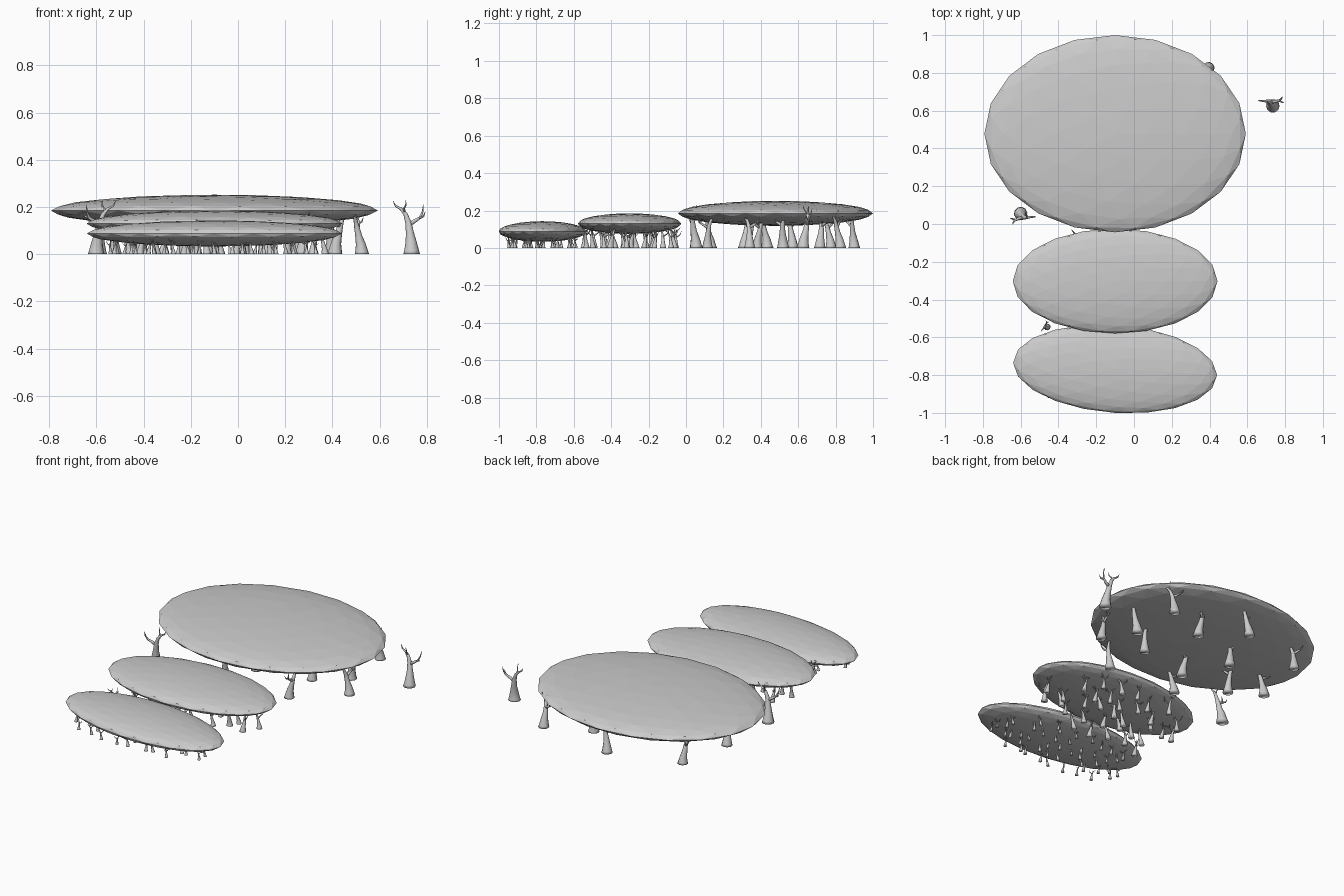
import bpy, bmesh, math, random
from mathutils import Vector

if "Cube" in bpy.data.objects:
    bpy.data.objects.remove(bpy.data.objects["Cube"])

random.seed(7)


def link(name, mesh, loc=(0, 0, 0), scale=1.0, rot=0.0):
    ob = bpy.data.objects.new(name, mesh)
    ob.location = loc
    ob.scale = (scale,) * 3
    ob.rotation_euler = (0, 0, rot)
    bpy.context.collection.objects.link(ob)
    return ob


def canopy(name, centre, radii, skew=0.0):
    """Faceted flattened dome, fitted exactly to its half extents."""
    bm = bmesh.new()
    bmesh.ops.create_icosphere(bm, subdivisions=3, radius=1)
    for v in bm.verts:
        v.co.y += skew * v.co.x
    ext = [max(abs(v.co[i]) for v in bm.verts) for i in range(3)]
    for v in bm.verts:
        v.co = [v.co[i] / ext[i] * radii[i] for i in range(3)]
    me = bpy.data.meshes.new(name)
    bm.to_mesh(me)
    bm.free()
    link(name, me, centre)


def tube(bm, pts, sides):
    """Tapered limb through (x, y, z, radius) points."""
    rings = []
    for i, p in enumerate(pts):
        a, b = pts[max(i - 1, 0)], pts[min(i + 1, len(pts) - 1)]
        d = Vector(b[:3]) - Vector(a[:3])
        if i == 0 and p[2] == 0:
            d = Vector((0, 0, 1))
        q = Vector((0, 0, 1)).rotation_difference(d)
        ring = []
        for k in range(sides):
            t = 2 * math.pi * k / sides
            off = Vector((math.cos(t), math.sin(t), 0)) * p[3]
            ring.append(bm.verts.new(Vector(p[:3]) + q @ off))
        rings.append(ring)
    for r0, r1 in zip(rings, rings[1:]):
        for k in range(sides):
            j = (k + 1) % sides
            bm.faces.new((r0[k], r0[j], r1[j], r1[k]))
    bm.faces.new(rings[0][::-1])
    bm.faces.new(rings[-1])


def tree_mesh():
    """Flared leaning trunk with forked bare limbs."""
    bm = bmesh.new()
    tube(bm, [(0, 0, 0, .036), (0, .002, .012, .032), (-.002, .006, .05, .024),
              (-.007, .015, .09, .017), (-.014, .022, .135, .013),
              (-.026, .025, .17, .009), (-.045, .026, .192, .006),
              (-.068, .028, .205, .004), (-.078, .03, .225, .001)], 10)
    tube(bm, [(-.012, .021, .125, .010), (.015, .024, .142, .008),
              (.036, .03, .155, .006), (.046, .04, .178, .004),
              (.05, .05, .21, .001)], 7)
    tube(bm, [(.032, .028, .152, .005), (.05, .02, .16, .004),
              (.058, .016, .18, .001)], 6)
    tube(bm, [(-.03, .025, .175, .006), (-.032, .016, .195, .004),
              (-.024, .005, .208, .003), (-.025, 0, .23, .001)], 6)
    me = bpy.data.meshes.new("bare_tree")
    bm.to_mesh(me)
    bm.free()
    me.polygons.foreach_set("use_smooth", [True] * len(me.polygons))
    return me


# Three stepped canopies
canopy("large_canopy", (-.10, .478, .185), (.692, .522, .067))
canopy("middle_canopy", (-.10, -.302, .130), (.542, .277, .055))
canopy("front_canopy", (-.10, -.767, .088), (.540, .233, .055), -.14)

tree = tree_mesh()

# Tall trees beneath the large canopy, plus the one standing alone
tall = [(.735, .625, 0), (.395, .826, 2.6), (.525, .34, 1.2), (.41, .52, 4.0),
        (.24, .38, 5.1), (.13, .715, .6), (-.09, .90, 3.6), (-.52, .775, 2.2),
        (-.22, .57, 1.7), (.27, .115, 4.5), (-.09, .31, .3), (-.18, .136, 3.0),
        (-.41, .33, 5.6), (-.585, .436, 2.9), (-.60, .055, 3.3)]
for x, y, r in tall:
    s = 1.0 if r in (0, 3.3) else random.uniform(.84, .98)
    link("tall_tree", tree, (x, y, 0), s, r)


def grove(name, cy, rx, ry, nx, ny, size):
    """Jittered grid of trees kept inside an ellipse."""
    for i in range(nx):
        for j in range(ny):
            u = -1 + 2 * (i + .5 + random.uniform(-.35, .35)) / nx
            v = -1 + 2 * (j + .5 + random.uniform(-.35, .35)) / ny
            if u * u + v * v < 1:
                link(name, tree, (-.10 + u * rx, cy + v * ry, 0),
                     size * random.uniform(.85, 1.1), random.uniform(0, 6.28))


# Smaller, denser groves under the lower canopies
grove("medium_tree", -.30, .51, .265, 9, 5, .50)
grove("small_tree", -.77, .50, .21, 11, 5, .29)
link("medium_tree", tree, (-.46, -.545, 0), .5, 1.0)
